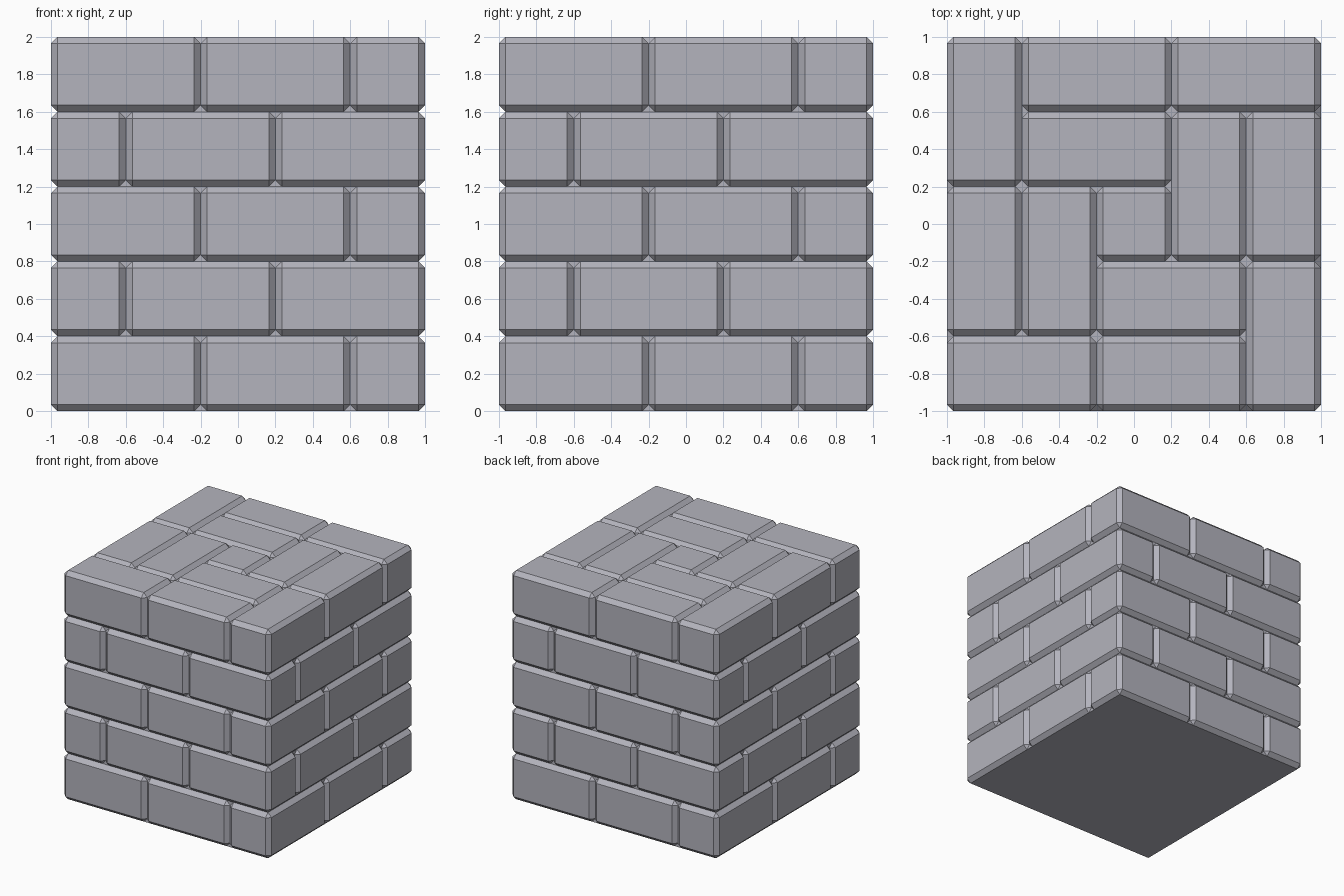
import bpy, bmesh
from math import pi
from mathutils import Matrix, Vector

if "Cube" in bpy.data.objects:
    bpy.data.objects.remove(bpy.data.objects["Cube"])

BEVEL = 0.035
H = 0.4  # course height

# Dark bluish grey brick
stone = bpy.data.materials.new("grey_stone")
stone.diffuse_color = (0.455, 0.455, 0.51, 1)
stone.use_nodes = True
stone.node_tree.nodes["Principled BSDF"].inputs["Base Color"].default_value = stone.diffuse_color


def box(bm, center, size):
    m = Matrix.Translation(center) @ Matrix.Diagonal((*size, 1))
    return bmesh.ops.create_cube(bm, size=1, matrix=m)["verts"]


def finish(name, bm):
    bmesh.ops.recalc_face_normals(bm, faces=bm.faces)
    me = bpy.data.meshes.new(name)
    bm.to_mesh(me)
    bm.free()
    me.materials.append(stone)
    ob = bpy.data.objects.new(name, me)
    bpy.context.collection.objects.link(ob)


# Brick centres in one quarter of the pinwheel layout: two outer, one inner
QUARTER = [(-0.6, -0.8), (0.2, -0.8), (0.2, -0.4)]

# Five courses of chamfered bricks, mirrored on alternate rows
for row in range(5):
    top = row == 4
    flip = -1 if row % 2 else 1
    bm = bmesh.new()
    z = (row + 0.5) * H
    for k in range(4):
        turn = Matrix.Rotation(k * pi / 2, 3, "Z")
        for cx, cy in QUARTER if top else QUARTER[:2]:
            c = turn @ Vector((cx * flip, cy, z))
            size = (0.8, 0.4, H) if k % 2 == 0 else (0.4, 0.8, H)
            box(bm, c, size)
    if top:  # half brick at the centre
        box(bm, (0, 0, z), (0.4, 0.4, H))
    bmesh.ops.bevel(bm, geom=bm.edges[:], offset=BEVEL, segments=1,
                    affect="EDGES", profile=0.5)
    finish(f"brick_course_{row + 1}", bm)

# Solid core closing the groove bottoms and the flat underside
bm = bmesh.new()
side = 2 - 2 * BEVEL
box(bm, (0, 0, (2 - BEVEL) / 2), (side, side, 2 - BEVEL))
finish("mortar_core", bm)
